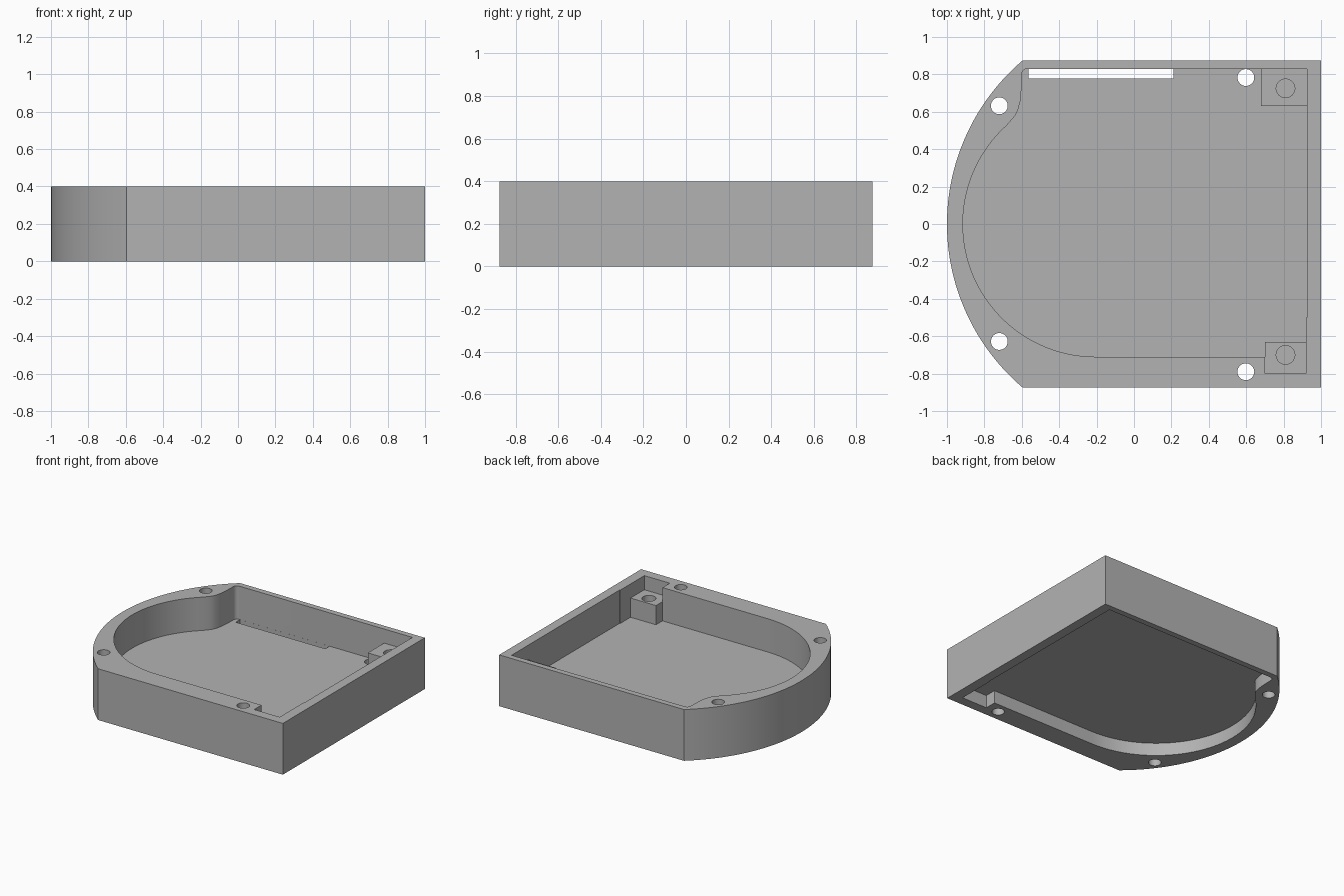
import bpy
import bmesh
from math import cos, sin, radians, atan2, hypot

default = bpy.data.objects.get("Cube")
if default:
    bpy.data.objects.remove(default, do_unlink=True)

HEIGHT, FLOOR_LOW, FLOOR_TOP, POST_TOP = 0.40, 0.10, 0.14, 0.29

grey = bpy.data.materials.new("plain grey")
grey.use_nodes = True
grey.diffuse_color = (0.45, 0.45, 0.45, 1)
grey.node_tree.nodes["Principled BSDF"].inputs["Base Color"].default_value = grey.diffuse_color


def arc(cx, cy, r, start, end, steps):
    """Points along an arc, angles in degrees."""
    angles = [radians(start + (end - start) * i / steps) for i in range(steps + 1)]
    return [(cx + r * cos(a), cy + r * sin(a)) for a in angles]


def prism(name, outline, low, high):
    """Solid made by raising a flat outline from low to high."""
    bm = bmesh.new()
    face = bm.faces.new([bm.verts.new((x, y, low)) for x, y in outline])
    raised = bmesh.ops.extrude_face_region(bm, geom=[face])
    verts = [v for v in raised["geom"] if isinstance(v, bmesh.types.BMVert)]
    bmesh.ops.translate(bm, vec=(0, 0, high - low), verts=verts)
    bmesh.ops.recalc_face_normals(bm, faces=bm.faces)
    mesh = bpy.data.meshes.new(name)
    bm.to_mesh(mesh)
    bm.free()
    mesh.materials.append(grey)
    obj = bpy.data.objects.new(name, mesh)
    bpy.context.collection.objects.link(obj)
    return obj


def box(name, x0, x1, y0, y1, low, high):
    return prism(name, [(x0, y0), (x1, y0), (x1, y1), (x0, y1)], low, high)


def bore(x, y, r, low, high):
    return prism("hole_cutter", arc(x, y, r, 0, 348.75, 31), low, high)


def combine(target, tool, operation):
    """Apply a boolean and remove the helper solid."""
    tool.hide_render = True
    mod = target.modifiers.new("combine", 'BOOLEAN')
    mod.operation, mod.solver, mod.object = operation, 'EXACT', tool
    bpy.context.view_layer.objects.active = target
    bpy.ops.object.modifier_apply(modifier=mod.name)
    bpy.data.objects.remove(tool, do_unlink=True)


# Outer body: square on one side, bowed on the other
half, flat_x = 0.875, -0.595
sagitta = 1 + flat_x
radius = (sagitta ** 2 + half ** 2) / (2 * sagitta)
centre = radius - 1
spread = 180 - abs(atan2(half, flat_x - centre)) * 180 / 3.14159265
bow = arc(centre, 0, radius, 180 - spread, 180 + spread, 48)
tray = prism("tray_body", [(1, -half), (1, half)] + bow, 0, HEIGHT)

# Cavity outline, shared by the deep top pocket and the shallow underside recess
cavity = [(0.92, -0.5), (0.925, -0.5), (0.925, 0.83)]
cavity += arc(-0.57, 0.80, 0.03, 90, 180, 6)
cavity += [(-0.602, 0.72), (-0.607, 0.66), (-0.62, 0.61), (-0.632, 0.585), (-0.65, 0.562)]
cavity += arc(-0.205, 0, 0.71, 132, 270, 44)
cavity += [(0.70, -0.71), (0.70, -0.80), (0.92, -0.80)]
combine(tray, prism("pocket_cutter", cavity, FLOOR_TOP, HEIGHT + 0.1), 'DIFFERENCE')
combine(tray, prism("recess_cutter", cavity, -0.1, FLOOR_LOW), 'DIFFERENCE')

# Corner posts, sunk slightly into the walls and floor
combine(tray, box("back_post", 0.68, 0.95, 0.63, 0.85, 0.12, POST_TOP), 'UNION')
combine(tray, box("front_post", 0.70, 0.95, -0.82, -0.63, 0.12, POST_TOP), 'UNION')

# Blind holes in the posts
for y in (0.725, -0.70):
    combine(tray, bore(0.81, y, 0.05, 0.17, HEIGHT), 'DIFFERENCE')

# Through holes around the rim and the slot in the floor
for x, y in ((-0.72, 0.632), (-0.72, -0.628), (0.598, 0.783), (0.598, -0.79)):
    combine(tray, bore(x, y, 0.045, -0.1, HEIGHT + 0.1), 'DIFFERENCE')
combine(tray, box("slot_cutter", -0.565, 0.21, 0.778, 0.8295, 0.05, 0.2), 'DIFFERENCE')

# Smooth curves, sharp edges
bpy.ops.object.select_all(action='DESELECT')
tray.select_set(True)
bpy.context.view_layer.objects.active = tray
bpy.ops.object.shade_smooth_by_angle(angle=radians(25))
